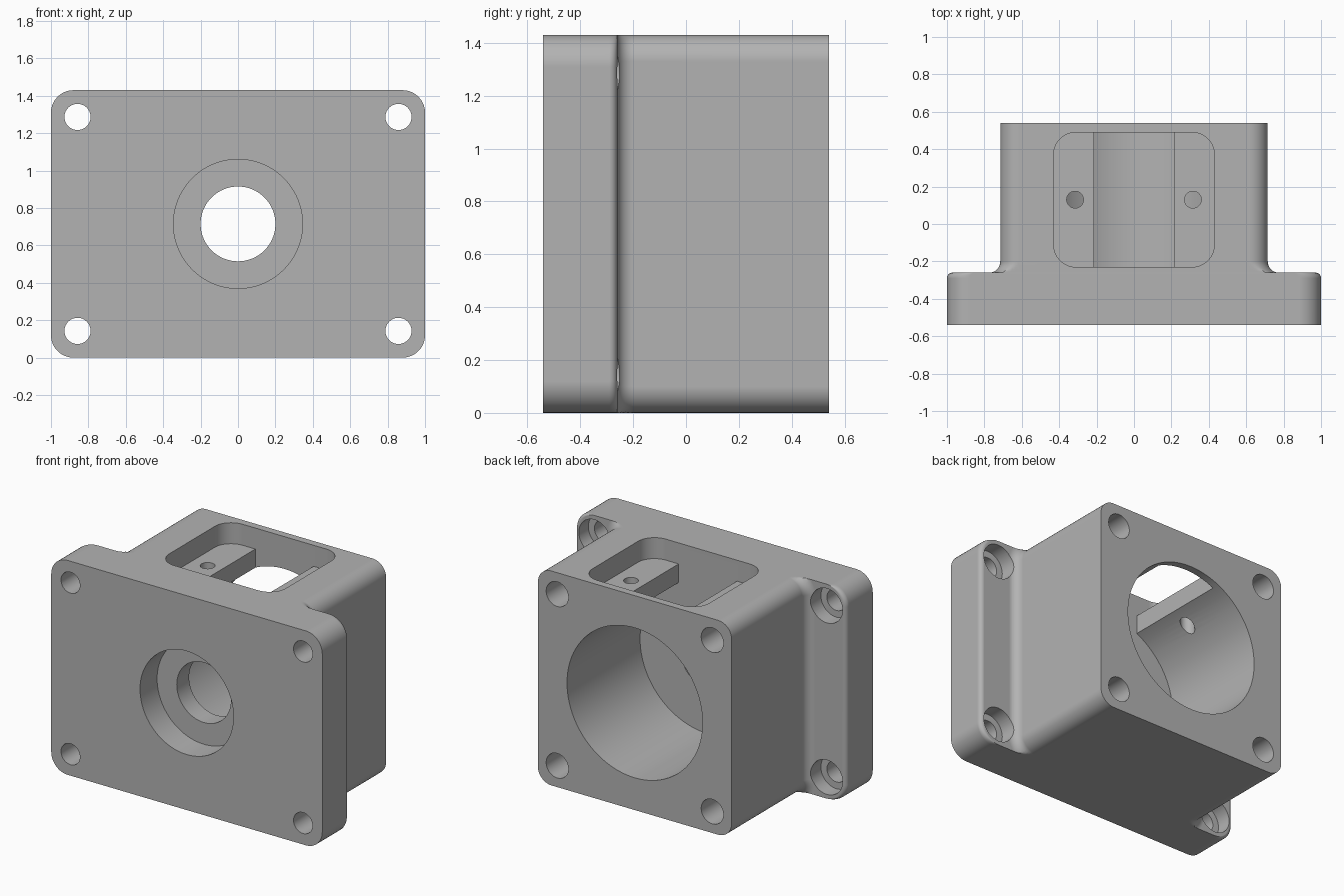
import bpy, bmesh, math
from mathutils import Matrix

if "Cube" in bpy.data.objects:
    bpy.data.objects.remove(bpy.data.objects["Cube"])

MID = 0.715            # half height of the block, also its bore axis
FACE, BACK, FRONT = -0.26, 0.54, -0.54

grey = bpy.data.materials.new("cast grey")
grey.use_nodes = True
grey.diffuse_color = (0.45, 0.45, 0.45, 1)
grey.node_tree.nodes["Principled BSDF"].inputs["Base Color"].default_value = grey.diffuse_color


def rounded(w, h, r, limit=None, steps=10):
    """Rounded rectangle outline, optionally clamped in its second axis."""
    pts = []
    for q, (sx, sy) in enumerate([(1, 1), (-1, 1), (-1, -1), (1, -1)]):
        for i in range(steps + 1):
            a = math.pi / 2 * (q + i / steps)
            v = sy * (h - r) + r * math.sin(a)
            if limit:
                v = max(-limit, min(limit, v))
            pts.append((sx * (w - r) + r * math.cos(a), v))
    return pts


def loft(name, sections):
    """Skin a list of equal-length rings of 3D points and cap both ends."""
    bm = bmesh.new()
    rings = [[bm.verts.new(p) for p in s] for s in sections]
    n = len(rings[0])
    for a, b in zip(rings, rings[1:]):
        for i in range(n):
            j = (i + 1) % n
            bm.faces.new((a[i], a[j], b[j], b[i]))
    bm.faces.new(rings[0][::-1])
    bm.faces.new(rings[-1])
    bmesh.ops.recalc_face_normals(bm, faces=bm.faces)
    return finish(name, bm)


def finish(name, bm):
    mesh = bpy.data.meshes.new(name)
    bm.to_mesh(mesh)
    bm.free()
    mesh.materials.append(grey)
    ob = bpy.data.objects.new(name, mesh)
    bpy.context.collection.objects.link(ob)
    return ob


def drill(x, y0, y1, z, r, seg=40):
    """Cylinder cutter along y."""
    bm = bmesh.new()
    bmesh.ops.create_cone(bm, cap_ends=True, segments=seg, radius1=r, radius2=r, depth=y1 - y0,
                          matrix=Matrix.Translation((x, (y0 + y1) / 2, z)) @ Matrix.Rotation(math.pi / 2, 4, 'X'))
    return finish("drill_cutter", bm)


def prism(x, y, z0, z1, outline):
    """Cutter extruded along z from a plan outline."""
    return loft("pocket_cutter", [[(x + u, y + v, z) for u, v in outline] for z in (z0, z1)])


# Flange, rim rounding, concave fillet and body as one skinned block
def section(y, w, r, h=MID):
    return [(u, y, v + MID) for u, v in rounded(w, h, r, MID)]


RIM, FIL, STEPS = 0.03, 0.06, 8
arc = [math.pi / 2 * i / STEPS for i in range(STEPS + 1)]
rings = [section(FRONT, 1.0, 0.12)]
for t in arc:
    rings.append(section(FACE - RIM + RIM * math.sin(t), 1 - RIM * (1 - math.cos(t)), 0.12))
for t in arc:
    d = FIL * (1 - math.sin(t))
    rings.append(section(FACE + FIL * (1 - math.cos(t)), MID + d, 0.1 + d, MID + d))
rings.append(section(BACK, MID, 0.1))
housing = loft("housing", rings)

# Main bore, shaft hole and front recess
cutters = [
    drill(0, -0.23, 0.7, MID, 0.5, 96),
    drill(0, -0.6, 0.0, MID, 0.2, 64),
    drill(0, -0.7, -0.36, MID, 0.345, 80),
]
# Top pocket, slot into the bore, and ledge holes
py = 0.13
cutters.append(prism(0, py, 1.29, 1.6, rounded(0.43, 0.36, 0.12)))
cutters.append(prism(0, py, MID, 1.4, [(0.215, 0.36), (-0.215, 0.36), (-0.215, -0.36), (0.215, -0.36)]))
for sx in (-1, 1):
    ring = [(0.045 * math.cos(k * math.pi / 16), 0.045 * math.sin(k * math.pi / 16)) for k in range(32)]
    cutters.append(prism(sx * 0.315, py, 0.9, 1.4, ring))
    for sz in (-1, 1):
        # Flange bolt holes with rear counterbores, then blind rear holes
        z = MID + sz * 0.572
        cutters.append(drill(sx * 0.858, -0.7, 0.0, z, 0.07))
        cutters.append(drill(sx * 0.858, -0.36, 0.0, z, 0.115))
        cutters.append(drill(sx * 0.572, 0.14, 0.7, z, 0.082))

for c in cutters:
    c.hide_render = True
    m = housing.modifiers.new("cut", 'BOOLEAN')
    m.operation, m.solver, m.object = 'DIFFERENCE', 'EXACT', c

# Bake the cuts and discard the cutters
bpy.context.view_layer.update()
baked = bpy.data.meshes.new_from_object(housing.evaluated_get(bpy.context.evaluated_depsgraph_get()))
housing.modifiers.clear()
housing.data = baked
for c in cutters:
    bpy.data.objects.remove(c)

# Smooth curved walls, keep crisp edges
bpy.ops.object.select_all(action='DESELECT')
housing.select_set(True)
bpy.context.view_layer.objects.active = housing
bpy.ops.object.shade_smooth_by_angle(angle=math.radians(30))
wn = housing.modifiers.new("weighted normals", 'WEIGHTED_NORMAL')
wn.keep_sharp = True
